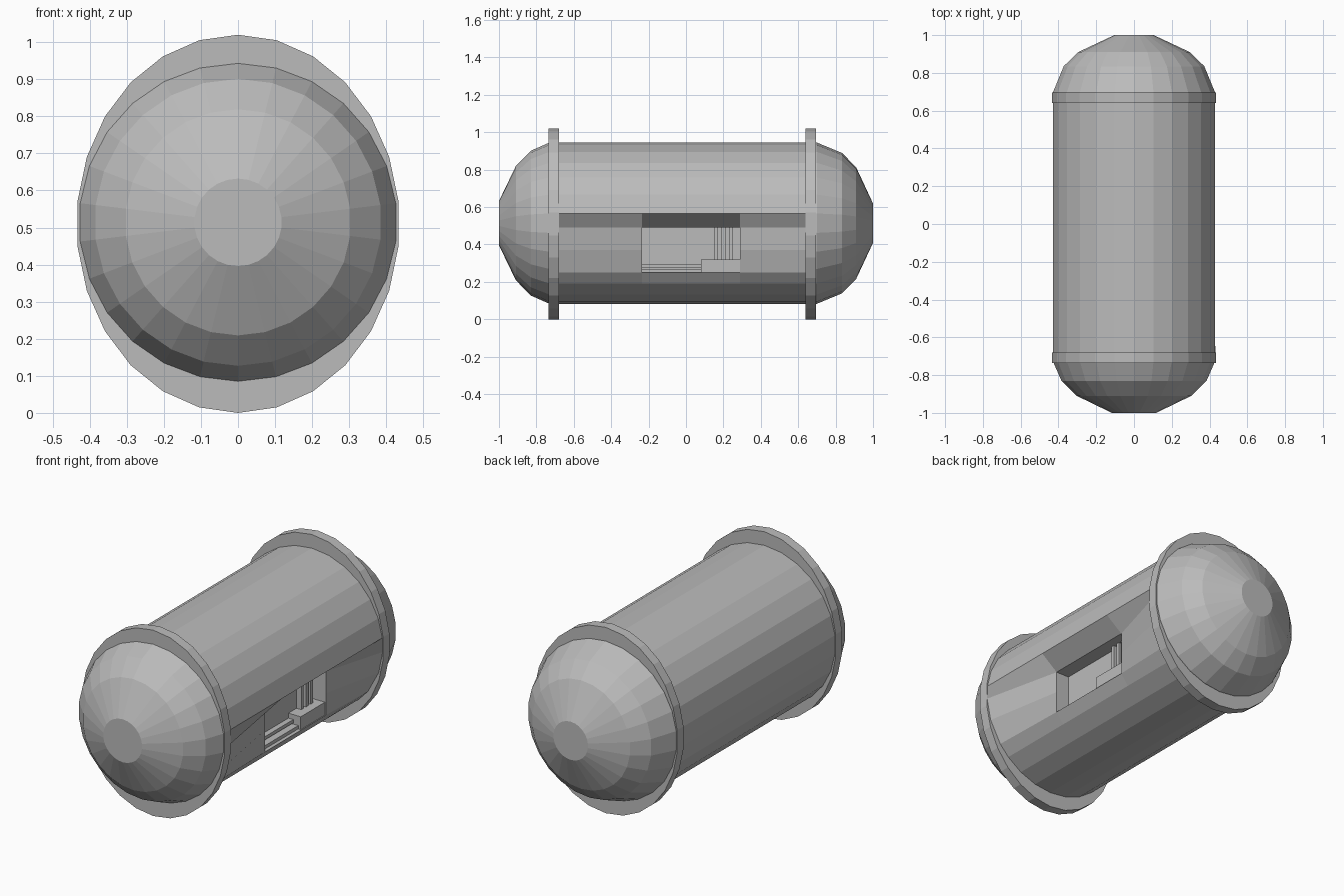
import bpy, bmesh, math

if "Cube" in bpy.data.objects:
    bpy.data.objects.remove(bpy.data.objects["Cube"])

SIDES = 26
STEP = 2 * math.pi / SIDES
CZ = 0.514

grey = bpy.data.materials.new("plain grey")
grey.diffuse_color = (0.5, 0.5, 0.5, 1)
grey.use_nodes = True
grey.node_tree.nodes["Principled BSDF"].inputs["Base Color"].default_value = grey.diffuse_color


def finish(name, bm):
    bmesh.ops.recalc_face_normals(bm, faces=bm.faces[:])
    me = bpy.data.meshes.new(name)
    bm.to_mesh(me)
    bm.free()
    me.materials.append(grey)
    ob = bpy.data.objects.new(name, me)
    bpy.context.collection.objects.link(ob)
    return ob


def loft(bm, rings):
    """Skin rings of verts with quads and close both ends."""
    grid = []
    for a, b in zip(rings, rings[1:]):
        n = len(a)
        grid.append([bm.faces.new((a[k], a[(k + 1) % n], b[(k + 1) % n], b[k]))
                     for k in range(n)])
    bm.faces.new(rings[0])
    bm.faces.new(rings[-1])
    return grid


def ring(bm, y, rx, rz, cz):
    return [bm.verts.new((rx * math.cos((k + .5) * STEP), y,
                          cz + rz * math.sin((k + .5) * STEP)))
            for k in range(SIDES)]


def box(name, x0, x1, y0, y1, z0, z1):
    bm = bmesh.new()
    bmesh.ops.create_cube(bm, size=1)
    for v in bm.verts:
        v.co = ((x0 + x1) / 2 + v.co.x * (x1 - x0),
                (y0 + y1) / 2 + v.co.y * (y1 - y0),
                (z0 + z1) / 2 + v.co.z * (z1 - z0))
    return finish(name, bm)


# capsule shell: two domed ends and a tube, pressed in around the side window
profile = [(-1, .118), (-.91, .305), (-.83, .387), (-.73, .431), (-.68, .431),
           (-.235, .431), (.29, .431), (.64, .431), (.70, .431), (.835, .375),
           (.91, .298), (1, .105)]
bm = bmesh.new()
rings = [ring(bm, y, r, r, CZ) for y, r in profile]
for i in range(4, 8):
    for k, z in ((-1, .49), (-2, .37), (-3, .25)):
        v = rings[i][k]
        v.co.z = z
        v.co.x = .33 if i in (5, 6) else math.sqrt(.431 ** 2 - (z - CZ) ** 2)
faces = loft(bm, rings)
bmesh.ops.recalc_face_normals(bm, faces=bm.faces[:])
# window recess
bmesh.ops.inset_region(bm, faces=[faces[5][-2], faces[5][-3]],
                       thickness=0, depth=-.08, use_boundary=True,
                       use_even_offset=True)
finish("capsule_shell", bm)

# oval end flanges
for name, y0, y1 in (("front_flange", -.735, -.68), ("back_flange", .64, .695)):
    bm = bmesh.new()
    loft(bm, [ring(bm, y, .436, .51, .51) for y in (y0, y1)])
    finish(name, bm)

# fittings inside the window
box("window_block", .245, .325, .08, .29, .25, .32)
for i in range(3):
    box("window_slat", .245, .28, .15 + .04 * i, .17 + .04 * i, .32, .49)
for i in range(2):
    box("window_rail", .245, .31 - .03 * i, -.235, .08, .25 + .025 * i, .268 + .025 * i)
